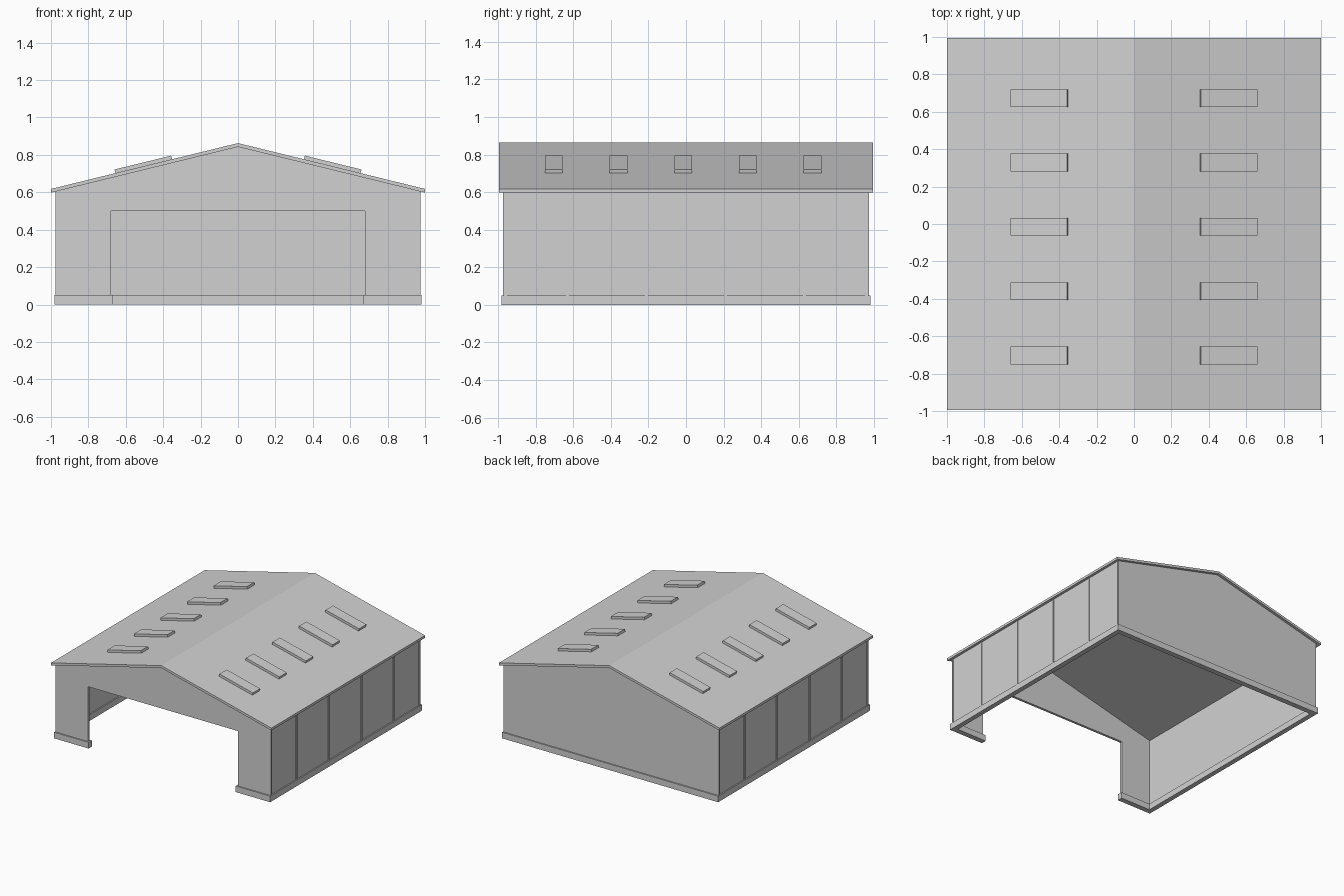
import bpy
import bmesh
import math

cube = bpy.data.objects.get("Cube")
if cube:
    bpy.data.objects.remove(cube, do_unlink=True)

grey = bpy.data.materials.new("plain_grey")
grey.use_nodes = True
grey.diffuse_color = (0.64, 0.64, 0.64, 1)
grey.node_tree.nodes["Principled BSDF"].inputs["Base Color"].default_value = (0.64, 0.64, 0.64, 1)

SLOPE = 0.245
UNDER = 0.843          # ridge height of the roof underside
ROOF_T = 0.02
WX, WY, WALL_T = 0.97, 0.973, 0.02


def prism(name, profile, lo, hi, axis):
    """Extrude a closed outline along y (x,z outline) or z (x,y outline)."""
    def place(a, b, d):
        return (a, d, b) if axis == "y" else (a, b, d)
    bm = bmesh.new()
    face = bm.faces.new([bm.verts.new(place(a, b, lo)) for a, b in profile])
    grown = bmesh.ops.extrude_face_region(bm, geom=[face])
    moved = [v for v in grown["geom"] if isinstance(v, bmesh.types.BMVert)]
    bmesh.ops.translate(bm, verts=moved, vec=place(0, 0, hi - lo))
    bmesh.ops.recalc_face_normals(bm, faces=bm.faces)
    mesh = bpy.data.meshes.new(name)
    bm.to_mesh(mesh)
    bm.free()
    mesh.materials.append(grey)
    obj = bpy.data.objects.new(name, mesh)
    bpy.context.collection.objects.link(obj)
    return obj


def box(name, x0, x1, y0, y1, z0, z1):
    return prism(name, [(x0, y0), (x1, y0), (x1, y1), (x0, y1)], z0, z1, "z")


def under(x):
    return UNDER - SLOPE * abs(x)


def mirrored(half):
    """Complete a left-right symmetric outline from its +x half."""
    return half + [(-x, z) for x, z in reversed(half) if x > 0]


# Roof sheet with two slopes
prism("roof", [(-1, under(1)), (0, UNDER), (1, under(1)),
               (1, under(1) + ROOF_T), (0, UNDER + ROOF_T),
               (-1, under(1) + ROOF_T)], -0.995, 0.995, "y")

# Gable walls, the front one with a wide doorway
gable = [(WX, 0), (WX, under(WX)), (0, UNDER)]
prism("back_wall", mirrored(gable), WY - WALL_T, WY, "y")
door = [(0.68, 0.5), (0.68, 0)]
prism("front_wall", mirrored(gable) + [(-x, z) for x, z in reversed(door)] + door,
      -WY, -WY + WALL_T, "y")

# Side walls with narrow ribs between the panels
for side, s in (("left", 1), ("right", -1)):
    xs = sorted((s * (WX - WALL_T), s * WX))
    box(side + "_wall", *xs, -WY + WALL_T, WY - WALL_T, 0, under(WX))
    xs = sorted((s * (WX - 0.005), s * (WX + 0.006)))
    for i, y in enumerate((-0.96, -0.63, -0.21, 0.21, 0.63, 0.96)):
        box(f"{side}_rib_{i + 1}", *xs, y - 0.008, y + 0.008, 0, under(WX + 0.006))

# Plinth wrapping the foot of the walls, open at the doorway
half = [(0.667, -0.94), (0.667, -0.983), (0.98, -0.983), (0.98, 0.983)]
inner = [(0.94, 0.94), (0.94, -0.94)]
prism("plinth", half + [(-x, y) for x, y in reversed(half)]
      + [(-x, y) for x, y in reversed(inner)] + inner, 0, 0.05, "z")

# Rows of raised skylights on both slopes
pitch = math.atan(SLOPE)
length = 0.303 / math.cos(pitch)
for side, s in (("left", 1), ("right", -1)):
    for i in range(5):
        light = box(f"{side}_skylight_{i + 1}", -length / 2, length / 2,
                    -0.047, 0.047, -0.008, 0.02)
        light.location = (s * 0.504, -0.015 + (i - 2) * 0.344, under(0.504) + ROOF_T)
        light.rotation_euler = (0, s * pitch, 0)
